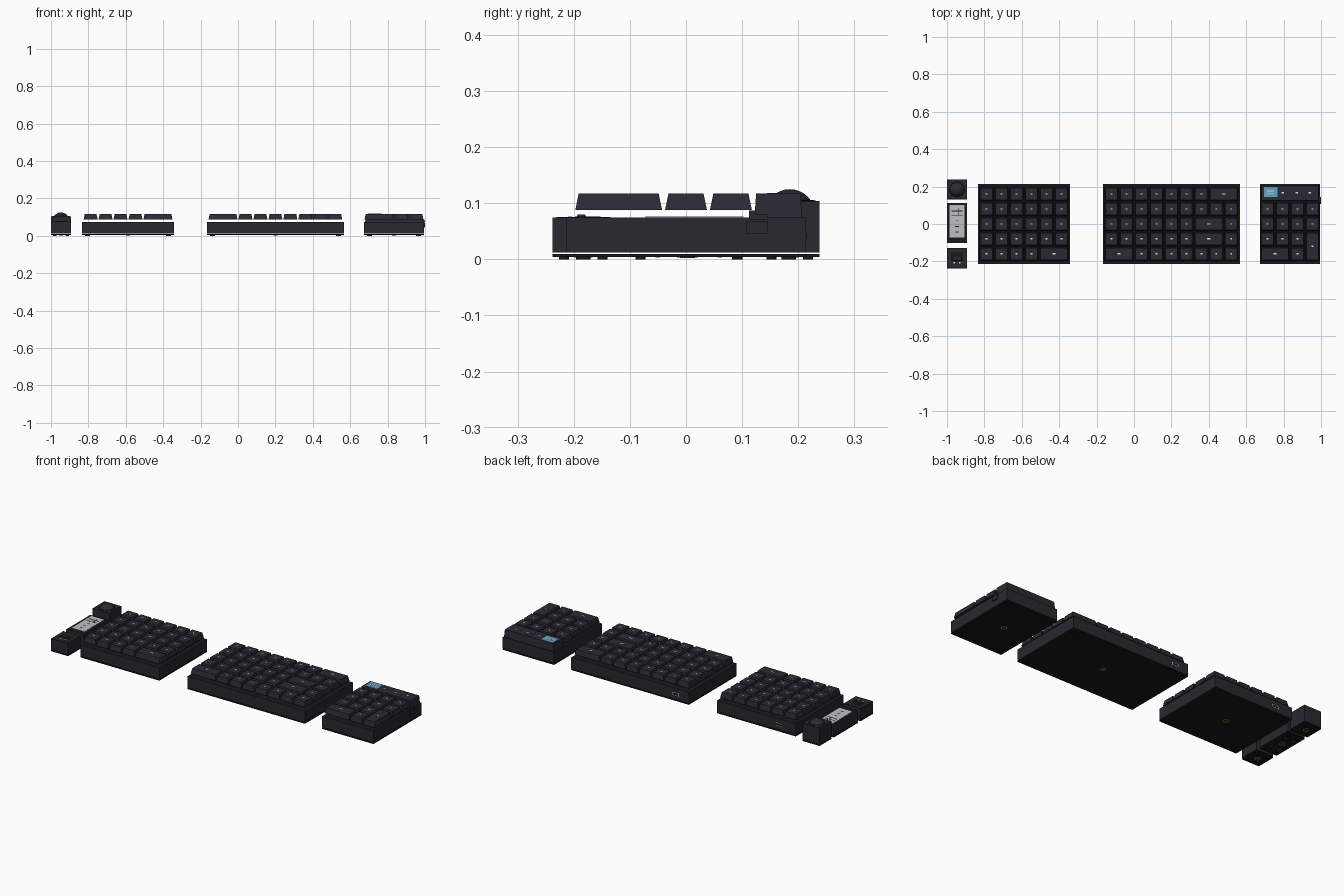
import bpy, bmesh, math
from mathutils import Matrix, Vector

cube = bpy.data.objects.get("Cube")
if cube:
    bpy.data.objects.remove(cube, do_unlink=True)


def material(name, rgb):
    m = bpy.data.materials.new(name)
    m.use_nodes = True
    color = (*rgb, 1)
    m.diffuse_color = color
    bsdf = next(n for n in m.node_tree.nodes if n.type == "BSDF_PRINCIPLED")
    bsdf.inputs["Base Color"].default_value = color
    bsdf.inputs["Roughness"].default_value = 0.6
    return m


CASE = material("case charcoal", (0.021, 0.021, 0.029))
KEY = material("keycap slate", (0.023, 0.024, 0.034))
BLACK = material("base black", (0.009, 0.009, 0.010))
WHITE = material("legend white", (0.75, 0.75, 0.75))
PANEL = material("panel grey", (0.50, 0.53, 0.53))
BLUE = material("display blue", (0.12, 0.36, 0.58))
GOLD = material("gold", (0.45, 0.26, 0.05))


def add_box(bm, x0, x1, y0, y1, z0, z1, taper=0.0):
    """Box from its limits; taper pulls the top edges inwards."""
    mid = Vector(((x0 + x1) / 2, (y0 + y1) / 2, (z0 + z1) / 2))
    size = Vector((x1 - x0, y1 - y0, z1 - z0))
    made = bmesh.ops.create_cube(bm, size=1, matrix=Matrix.Translation(mid) @ Matrix.Diagonal((*size, 1)))
    for v in made["verts"]:
        if v.co.z > mid.z:
            v.co.x -= math.copysign(taper, v.co.x - mid.x)
            v.co.y -= math.copysign(taper, v.co.y - mid.y)


def finish(name, bm, *mats):
    mesh = bpy.data.meshes.new(name)
    bm.to_mesh(mesh)
    bm.free()
    for m in mats:
        mesh.materials.append(m)
    ob = bpy.data.objects.new(name, mesh)
    bpy.context.collection.objects.link(ob)
    return ob


def boxes(name, mat, limits, taper=0.0):
    bm = bmesh.new()
    for b in limits:
        add_box(bm, *b, taper=taper)
    return finish(name, bm, mat)


def plate(name, mat, x, y, w, d, z, h=0.001):
    return boxes(name, mat, [(x - w / 2, x + w / 2, y - d / 2, y + d / 2, z, z + h)])


def cylinders(name, mat, centres, r, h, sides=20):
    bm = bmesh.new()
    for c in centres:
        bmesh.ops.create_cone(bm, cap_ends=True, segments=sides, radius1=r, radius2=r,
                              depth=h, matrix=Matrix.Translation(c))
    return finish(name, bm, mat)


def case(name, x0, x1, y0, y1, top=0.075, rim=0.007, foot=0.013):
    """Shell with a black deck, a floating base plate, feet and a gold ring."""
    bm = bmesh.new()
    add_box(bm, x0, x1, y0, y1, 0.012, top)
    bm.normal_update()
    lid = max(bm.faces, key=lambda f: f.calc_center_median().z)
    bmesh.ops.inset_region(bm, faces=[lid], thickness=rim)
    lid.material_index = 1
    finish(name + "_case", bm, CASE, BLACK)
    boxes(name + "_base_plate", BLACK, [(x0, x1, y0, y1, 0.004, 0.0095)])
    inset = foot * 2.3
    corners = [(x, y, 0.002) for x in (x0 + inset, x1 - inset) for y in (y0 + inset, y1 - inset)]
    cylinders(name + "_feet", BLACK, corners, foot, 0.004)
    mid = ((x0 + x1) / 2, (y0 + y1) / 2, 0.0036)
    cylinders(name + "_gold_ring", GOLD, [mid], 0.016, 0.001, 24)
    cylinders(name + "_ring_centre", BLACK, [(mid[0], mid[1], 0.0032)], 0.011, 0.001, 24)
    cylinders(name + "_gold_dot", GOLD, [(mid[0], mid[1], 0.0028)], 0.005, 0.001, 12)


U = 0.08       # key pitch
GAP = 0.0027   # half the space between keys
KEY_Z, KEY_TOP = 0.088, 0.117


def keys(name, x0, rows, extra=()):
    """Rows of key widths, listed from the back; zero width marks a blank cell."""
    caps, legends = [], []

    def key(x, y, w, d):
        caps.append((x + GAP, x + w * U - GAP, y - d * U + GAP, y - GAP, KEY_Z, KEY_TOP))
        cx, cy = x + w * U / 2, y - d * U / 2
        wide = 0.009 if w > 1 else 0.005
        legends.append((cx - wide, cx + wide, cy - 0.002, cy + 0.004, KEY_TOP, KEY_TOP + 0.0006))

    for r, widths in enumerate(rows):
        x = x0
        for w in widths:
            if w:
                key(x, 0.2 - r * U, w, 1)
            x += max(w, 1) * U
    for col, row, w, d in extra:
        key(x0 + col * U, 0.2 - row * U, w, d)
    boxes(name + "_keycaps", KEY, caps, taper=0.006)
    boxes(name + "_legends", WHITE, legends)


def port(name, x):
    """Socket on the back wall."""
    boxes(name + "_port_frame", WHITE, [(x - 0.02, x + 0.02, 0.213, 0.2138, 0.035, 0.05)])
    boxes(name + "_port_hole", BLACK, [(x - 0.017, x + 0.017, 0.2135, 0.2145, 0.037, 0.048)])


# Main key block
case("main_block", -0.834, -0.342, -0.213, 0.213)
keys("main_block", -0.828, [[1] * 6] * 4 + [[1, 1, 1, 1, 2]])
port("main_block", -0.73)

# Wide key block
case("wide_block", -0.167, 0.567, -0.213, 0.213)
keys("wide_block", -0.16, [
    [1] * 7 + [2],
    [1] * 9,
    [1] * 6 + [2, 1],
    [1] * 6 + [2, 1],
    [2] + [1] * 7])
port("wide_block", -0.085)

# Number pad with tall double key, control bar and side roller
case("number_pad", 0.674, 0.994, -0.213, 0.213)
keys("number_pad", 0.674, [[], [1] * 4, [1] * 4, [1] * 3, [2, 1]], extra=[(3, 3, 1, 2)])
boxes("control_bar", KEY, [(0.68, 0.99, 0.122, 0.207, 0.075, KEY_TOP)], taper=0.003)
plate("display", BLUE, 0.73, 0.171, 0.072, 0.054, KEY_TOP)
boxes("display_text", WHITE, [(0.712, 0.748, y, y + 0.004, KEY_TOP + 0.001, KEY_TOP + 0.0016)
                              for y in (0.162, 0.174)])
boxes("bar_icons", WHITE, [(x - 0.006, x + 0.006, 0.164, 0.17, KEY_TOP, KEY_TOP + 0.0006)
                           for x in (0.795, 0.87, 0.94)])
boxes("bar_grooves", BLACK, [(x - 0.001, x + 0.001, 0.126, 0.203, KEY_TOP, KEY_TOP + 0.0004)
                             for x in (0.834, 0.914)])
boxes("side_roller", CASE, [(0.985, 1.0, 0.108, 0.145, 0.045, 0.068),
                            (0.985, 0.999, 0.112, 0.145, 0.07, 0.08),
                            (0.985, 0.998, 0.112, 0.124, 0.08, 0.087)])

# Trackball module
MX0, MX1 = -1.0, -0.893
MX = (MX0 + MX1) / 2
case("ball_module", MX0, MX1, 0.132, 0.238, top=0.104, rim=0.008, foot=0.009)
plate("ball_deck", CASE, MX, 0.185, 0.094, 0.094, 0.104, 0.0005)
cylinders("ball_socket", BLACK, [(MX, 0.185, 0.1045)], 0.043, 0.002, 32)
bm = bmesh.new()
bmesh.ops.create_uvsphere(bm, u_segments=32, v_segments=16, radius=0.045,
                          matrix=Matrix.Translation((MX, 0.185, 0.08)))
for f in bm.faces:
    f.smooth = True
finish("trackball", bm, KEY)

# Screen module
case("screen_module", MX0, MX1, -0.102, 0.112, foot=0.009)
plate("screen_panel", PANEL, MX, 0.015, 0.08, 0.175, 0.075)
boxes("screen_marks", BLACK, [(MX - w, MX + w, y, y + 0.004, 0.076, 0.0766) for y, w in
                              ((0.068, 0.03), (0.045, 0.03), (0.015, 0.006), (-0.015, 0.01), (-0.045, 0.008))]
      + [(MX + 0.008, MX + 0.011, 0.045, 0.085, 0.076, 0.0766)])
cylinders("screen_screws", PANEL, [(x, y, 0.0037) for x in (MX0 + 0.03, MX1 - 0.03)
                                   for y in (-0.05, 0.06)], 0.004, 0.001, 10)

# Switch module
case("switch_module", MX0, MX1, -0.238, -0.128, foot=0.009)
plate("switch_deck", CASE, MX, -0.183, 0.094, 0.096, 0.075, 0.0005)
plate("switch_slot", BLACK, MX, -0.175, 0.062, 0.045, 0.0755, 0.0007)
boxes("switch_slider", KEY, [(MX - 0.026, MX + 0.026, -0.195, -0.178, 0.0755, 0.08)], taper=0.002)
boxes("switch_lights", WHITE, [(MX + s - 0.004, MX + s + 0.004, -0.21, -0.203, 0.0755, 0.0762)
                               for s in (-0.014, 0.014)])
